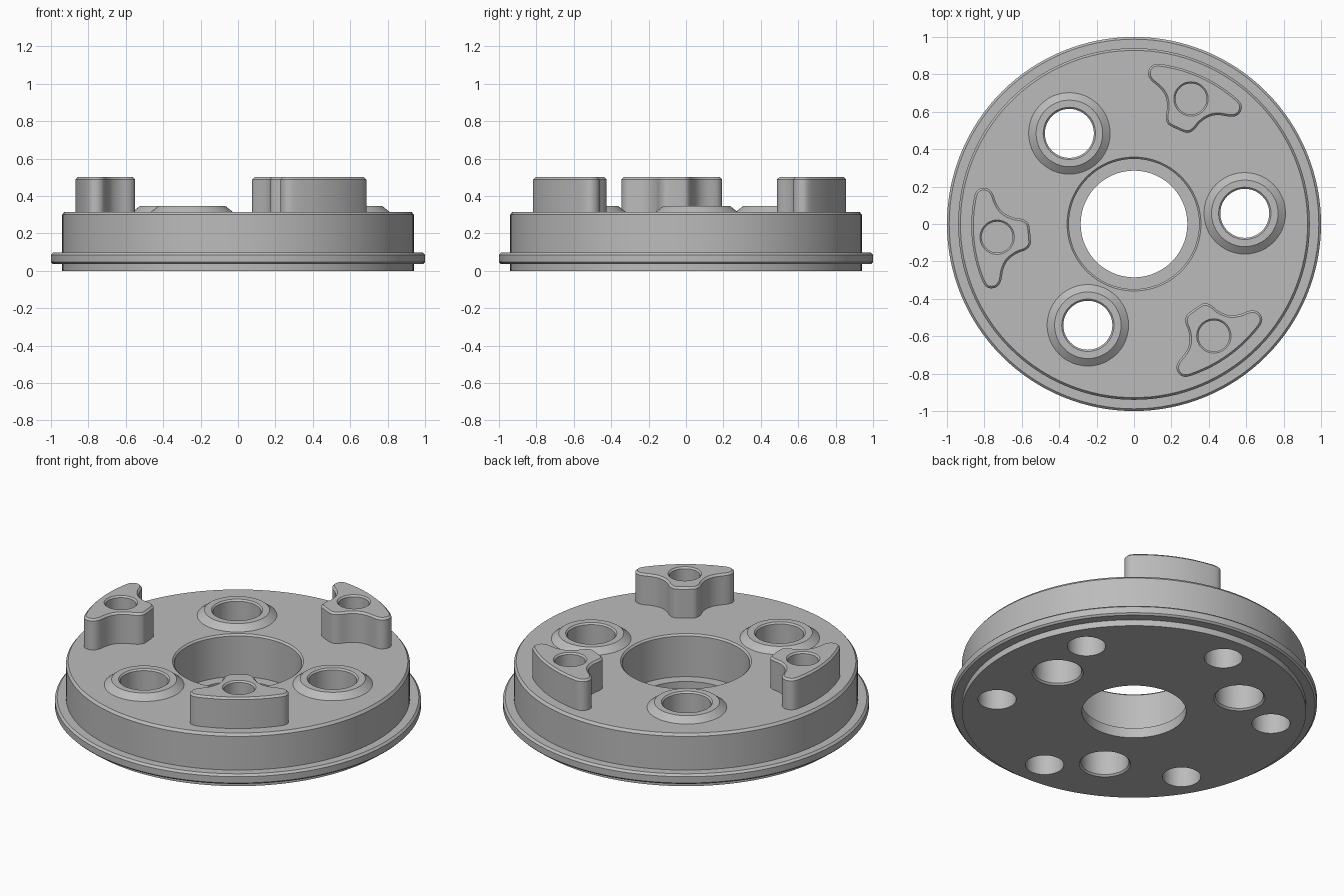
import bpy, bmesh
from math import sin, cos, pi, radians
from mathutils import Matrix, Vector

cube = bpy.data.objects.get("Cube")
if cube:
    bpy.data.objects.remove(cube, do_unlink=True)

metal = bpy.data.materials.new("plain_grey_metal")
metal.use_nodes = True
GREY = (0.5, 0.5, 0.5, 1)
metal.diffuse_color = GREY
metal.node_tree.nodes["Principled BSDF"].inputs["Base Color"].default_value = GREY


def make_object(name, bm, location=(0, 0, 0), turn=0):
    bmesh.ops.recalc_face_normals(bm, faces=bm.faces)
    mesh = bpy.data.meshes.new(name)
    bm.to_mesh(mesh)
    bm.free()
    mesh.transform(Matrix.Translation(location) @ Matrix.Rotation(turn, 4, "Z"))
    mesh.materials.append(metal)
    obj = bpy.data.objects.new(name, mesh)
    bpy.context.collection.objects.link(obj)
    return obj


def lathe(name, profile, segments, location=(0, 0, 0), closed=True):
    """Turn an (r, z) profile; open profiles get flat end caps."""
    bm = bmesh.new()
    rings = []
    for r, z in profile:
        rings.append([bm.verts.new((r * cos(2 * pi * i / segments),
                                    r * sin(2 * pi * i / segments), z))
                      for i in range(segments)])
    pairs = list(zip(rings, rings[1:]))
    if closed:
        pairs.append((rings[-1], rings[0]))
    else:
        bm.faces.new(rings[0])
        bm.faces.new(rings[-1])
    for a, b in pairs:
        for i in range(segments):
            j = (i + 1) % segments
            bm.faces.new((a[i], a[j], b[j], b[i]))
    return make_object(name, bm, location)


def cut(obj, cutters):
    """Subtract the cutters, bake the result and remove them."""
    for c in cutters:
        c.hide_render = True
        mod = obj.modifiers.new("hole", "BOOLEAN")
        mod.operation = "DIFFERENCE"
        mod.solver = "EXACT"
        mod.object = c
    bpy.context.view_layer.update()
    deps = bpy.context.evaluated_depsgraph_get()
    baked = bpy.data.meshes.new_from_object(obj.evaluated_get(deps))
    obj.modifiers.clear()
    obj.data = baked
    for c in cutters:
        bpy.data.objects.remove(c, do_unlink=True)


def polar(r, degrees, z=0):
    return Vector((r * cos(radians(degrees)), r * sin(radians(degrees)), z))


TOP = 0.315
LUG_TOP = 0.5
BOSS_ANGLES = [5.5 + 120 * k for k in range(3)]
LUG_ANGLES = [a + 60 for a in BOSS_ANGLES]

# Round base with a rim flange and a stepped centre bore
base = lathe("base_disc", [
    (0.285, 0), (0.94, 0), (0.94, 0.037), (0.99, 0.037), (1, 0.047),
    (1, 0.085), (0.988, 0.097), (0.94, 0.097), (0.94, 0.3), (0.928, TOP),
    (0.358, TOP), (0.348, 0.305), (0.348, 0.06), (0.285, 0.06)], 128)

# Through holes with a chamfer underneath, and blind pockets in the underside
cutters = [lathe("screw_hole_cutter",
                 [(0.15, -0.01), (0.131, 0.01), (0.131, 0.4)],
                 48, polar(0.595, a), closed=False) for a in BOSS_ANGLES]
cutters += [lathe("pocket_cutter", [(0.105, -0.01), (0.105, 0.2)],
                  40, polar(0.76, 30 + 60 * k), closed=False) for k in range(6)]
cut(base, cutters)

# Conical bosses around the through holes
parts = [base]
for n, a in enumerate(BOSS_ANGLES):
    parts.append(lathe(f"screw_boss_{n + 1}", [
        (0.131, TOP), (0.218, TOP), (0.178, 0.347), (0.14, 0.347), (0.131, 0.338)],
        48, polar(0.595, a)))

# Half outline of a lug: (radial, sideways), from inner tip to outer arc
HALF = [(0.557, 0.03), (0.56, 0.06), (0.59, 0.085), (0.64, 0.095), (0.69, 0.125),
        (0.72, 0.17), (0.735, 0.235), (0.755, 0.262), (0.785, 0.272),
        (0.82, 0.262), (0.84, 0.22), (0.862, 0.12), (0.87, 0.04)]


def lug_outline():
    pts = [Vector(p) for p in HALF]
    pts += [Vector((r, -t)) for r, t in reversed(HALF)]
    for _ in range(2):  # corner cutting rounds the outline
        pts = [p.lerp(q, f) for p, q in zip(pts, pts[1:] + pts[:1])
               for f in (0.25, 0.75)]
    return pts


# Three-cornered lugs with a blind hole in the top
for n, a in enumerate(LUG_ANGLES):
    bm = bmesh.new()
    outline = lug_outline()
    face = bm.faces.new([bm.verts.new((p.x, p.y, TOP - 0.005)) for p in outline])
    grown = bmesh.ops.extrude_face_region(bm, geom=[face], use_keep_orig=True)["geom"]
    top_verts = [v for v in grown if isinstance(v, bmesh.types.BMVert)]
    bmesh.ops.translate(bm, verts=top_verts, vec=(0, 0, LUG_TOP - TOP + 0.005))
    bmesh.ops.recalc_face_normals(bm, faces=bm.faces)
    rim = [e for e in bm.edges if all(v.co.z > LUG_TOP - 0.001 for v in e.verts)]
    bmesh.ops.bevel(bm, geom=rim, offset=0.011, segments=1, affect="EDGES")
    lug = make_object(f"lug_{n + 1}", bm, turn=radians(a))
    hole = lathe("lug_hole_cutter", [
        (0.083, 0.32), (0.083, LUG_TOP - 0.009), (0.102, LUG_TOP + 0.01)],
        40, polar(0.735, a), closed=False)
    cut(lug, [hole])
    parts.append(lug)

# Smooth round walls, keep the machined edges crisp
bpy.ops.object.select_all(action="DESELECT")
for p in parts:
    p.select_set(True)
bpy.context.view_layer.objects.active = base
bpy.ops.object.shade_smooth_by_angle(angle=radians(30))
